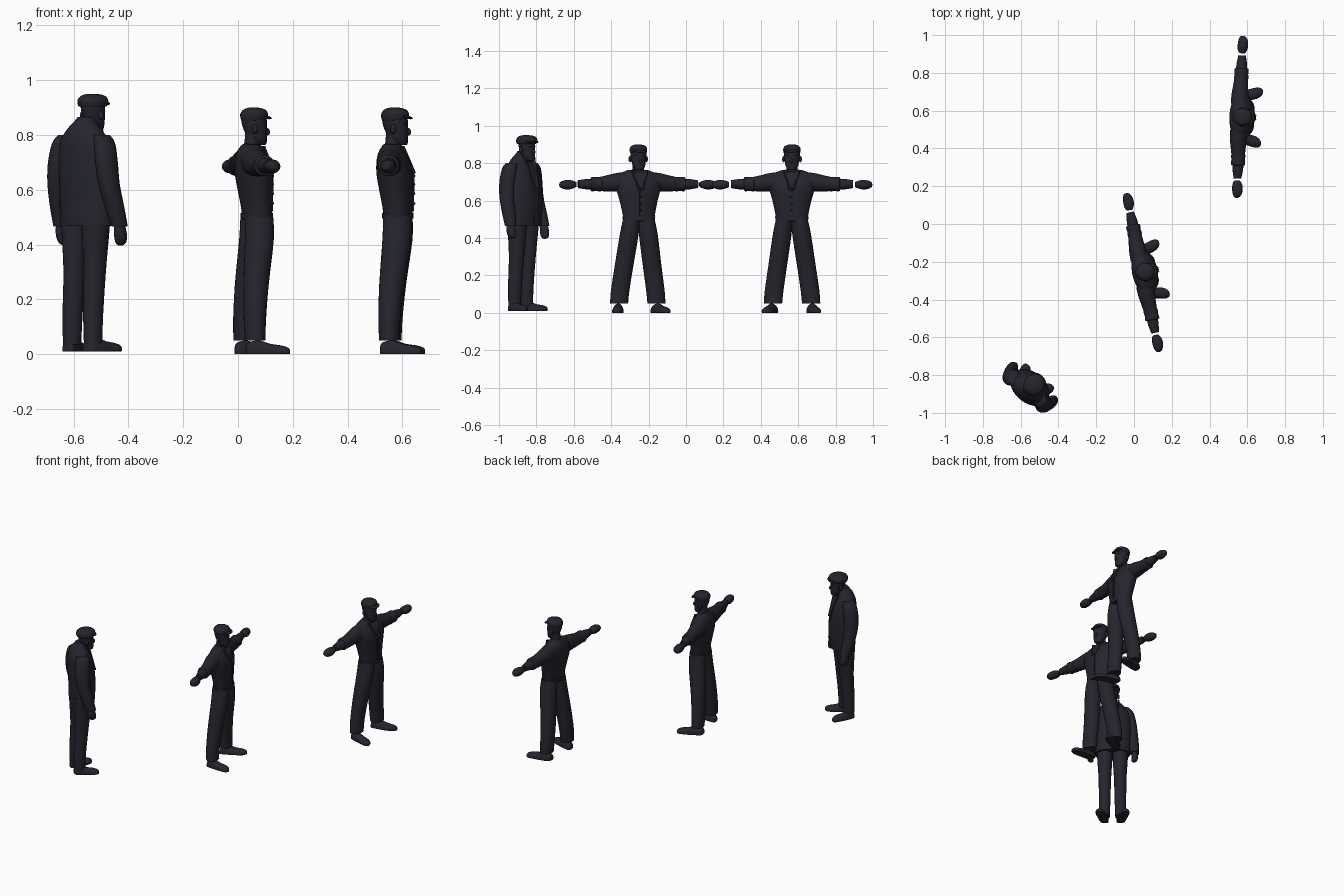
import bpy, bmesh, math
from mathutils import Matrix, Vector

cube = bpy.data.objects.get("Cube")
if cube:
    bpy.data.objects.remove(cube, do_unlink=True)

navy = bpy.data.materials.new("dark_navy")
navy.use_nodes = True
colour = (0.018, 0.018, 0.027, 1)
navy.diffuse_color = colour
bsdf = navy.node_tree.nodes["Principled BSDF"]
bsdf.inputs["Base Color"].default_value = colour
bsdf.inputs["Roughness"].default_value = 0.8

place = Matrix()      # placement of the figure being built
prefix = ""


def finish(name, bm):
    bmesh.ops.recalc_face_normals(bm, faces=bm.faces[:])
    mesh = bpy.data.meshes.new(prefix + name)
    bm.to_mesh(mesh)
    bm.free()
    mesh.materials.append(navy)
    obj = bpy.data.objects.new(prefix + name, mesh)
    bpy.context.collection.objects.link(obj)
    obj.matrix_world = place
    bpy.ops.object.select_all(action='DESELECT')
    obj.select_set(True)
    bpy.context.view_layer.objects.active = obj
    bpy.ops.object.shade_smooth_by_angle(angle=math.radians(45))
    return obj


def blend(rings, steps):
    """Catmull-Rom through the rings for soft profiles."""
    out = []
    for i in range(len(rings) - 1):
        quad = [rings[max(0, i - 1)], rings[i], rings[i + 1], rings[min(len(rings) - 1, i + 2)]]
        for k in range(steps):
            t = k / steps
            out.append([0.5 * (2 * q + (r - p) * t + (2 * p - 5 * q + 4 * r - s) * t * t
                               + (3 * q - p - 3 * r + s) * t ** 3) for p, q, r, s in zip(*quad)])
    return out + [rings[-1]]


def loft(name, rings, axis="z", steps=3, sides=24, floor=None):
    """Skin elliptical rings (position, centre a, centre b, radius a, radius b)."""
    bm = bmesh.new()
    loops = []
    for t, a, b, ra, rb in blend(rings, steps):
        loop = []
        for i in range(sides):
            w = math.tau * i / sides
            u, v = a + ra * math.cos(w), b + rb * math.sin(w)
            p = {"x": (t, u, v), "y": (u, t, v), "z": (u, v, t)}[axis]
            if floor is not None:
                p = (p[0], p[1], max(floor, p[2]))
            loop.append(bm.verts.new(p))
        loops.append(loop)
    for lo, hi in zip(loops, loops[1:]):
        for i in range(sides):
            j = (i + 1) % sides
            bm.faces.new((lo[i], lo[j], hi[j], hi[i]))
    bm.faces.new(loops[0])
    bm.faces.new(loops[-1])
    return finish(name, bm)


def blob(name, centre, radii, tilt=0):
    bm = bmesh.new()
    m = (Matrix.Translation(centre) @ Matrix.Rotation(tilt, 4, 'Y')
         @ Matrix.Diagonal((*radii, 1)))
    bmesh.ops.create_uvsphere(bm, u_segments=20, v_segments=12, radius=1, matrix=m)
    return finish(name, bm)


def strip(name, a, b, width, thick):
    """Flat rounded strip of cloth between two points."""
    a, b = Vector(a), Vector(b)
    bm = bmesh.new()
    m = (Matrix.Translation((a + b) / 2) @ (b - a).to_track_quat('Z', 'X').to_matrix().to_4x4()
         @ Matrix.Diagonal((thick, width, (b - a).length, 1)))
    bmesh.ops.create_cube(bm, size=1, matrix=m)
    return finish(name, bm)


def head(dx, dy, dz, cap):
    def move(rings, k=1):
        return [(t + dz, a + dx, b + dy, ra * k, rb * k) for t, a, b, ra, rb in rings]
    loft("neck", move([(.735, 0, 0, .034, .036), (.77, .006, 0, .029, .03), (.81, .01, 0, .03, .03)]))
    loft("head", move([(.763, .04, 0, .014, .014), (.768, .035, 0, .024, .022), (.785, .027, 0, .033, .033),
                       (.81, .02, 0, .041, .038), (.84, .014, 0, .046, .042), (.87, .012, 0, .045, .042),
                       (.89, .01, 0, .03, .03)]))
    loft("cap", move([(.853, .01, 0, .044, .042), (.858, .012, 0, .048, .045), (.875, .013, 0, .051, .047),
                      (.89, .014, 0, .043, .04), (.898, .012, 0, .026, .024), (.9, .01, 0, .008, .008)], cap))
    blob("cap_brim", (dx + .05, dy, dz + .867), (.029, .04 * cap, .007), .25)
    blob("nose", (dx + .061, dy, dz + .812), (.011, .008, .014), -.3)
    blob("brow", (dx + .045, dy, dz + .84), (.015, .03, .007))
    for side, s in (("left", 1), ("right", -1)):
        blob(side + "_ear", (dx + .008, dy + s * .044, dz + .822), (.011, .009, .017))


def shoe(side, s, heel_x, heel_y, length, z0):
    rings = []
    for f, r, h in ((0, .012, .014), (.05, .025, .034), (.3, .029, .042), (.55, .03, .03),
                    (.8, .03, .024), (.95, .02, .017), (1, .007, .009)):
        rings.append((heel_x + f * length, s * (heel_y + .25 * f * length), z0 + .008, r, h))
    loft(side + "_shoe", rings, "x", floor=z0)


def worker():
    """Figure with outstretched arms, rolled sleeves and waistcoat."""
    loft("torso", [(.49, .023, 0, .053, .083), (.53, .023, 0, .055, .089), (.6, .017, 0, .062, .104),
                   (.66, .012, 0, .067, .121), (.71, .006, 0, .06, .128), (.742, 0, 0, .045, .105),
                   (.765, 0, 0, .03, .05)])
    loft("belt", [(.495, .023, 0, .057, .087), (.515, .023, 0, .058, .09)], steps=1)
    head(0, 0, 0, 1)
    blob("collar", (.002, 0, .757), (.038, .042, .015))
    strip("placket", (.079, 0, .52), (.081, 0, .66), .014, .006)
    for z in (.55, .585, .62, .65):
        blob("button", (.083, 0, z), (.004, .005, .005))
    for side, s in (("left", 1), ("right", -1)):
        strip(side + "_lapel", (.036, s * .034, .758), (.079, s * .004, .66), .024, .008)
        loft(side + "_upper_arm", [(s * .07, -.002, .7, .048, .052), (s * .12, -.003, .698, .045, .049),
                                   (s * .17, -.002, .692, .039, .043), (s * .22, 0, .688, .034, .036)], "y")
        loft(side + "_sleeve_roll", [(s * .2, 0, .688, .032, .034), (s * .204, 0, .688, .038, .039),
                                     (s * .228, 0, .688, .036, .037), (s * .252, 0, .688, .038, .038),
                                     (s * .257, 0, .688, .03, .03)], "y")
        loft(side + "_forearm", [(s * .25, 0, .688, .029, .029), (s * .28, 0, .688, .028, .028),
                                 (s * .326, 0, .688, .02, .021)], "y")
        loft(side + "_hand", [(s * .337, 0, .686, .013, .013), (s * .35, 0, .686, .023, .019),
                              (s * .375, .002, .685, .028, .025), (s * .405, .002, .685, .025, .023),
                              (s * .424, 0, .685, .015, .014), (s * .429, 0, .685, .005, .005)], "y")
        loft(side + "_trouser_leg", [(.505, .023, s * .04, .052, .044), (.42, .022, s * .052, .053, .05),
                                     (.25, .004, s * .077, .046, .05), (.12, -.004, s * .096, .04, .05),
                                     (.05, -.004, s * .102, .037, .049)])
        shoe(side, s, -.038, .098, .155, 0)


def watchman():
    """Figure standing in a long jacket with arms at the sides."""
    loft("jacket", [(.47, .01, 0, .072, .11), (.475, .01, 0, .075, .113), (.56, .012, 0, .079, .115),
                    (.66, .008, 0, .08, .117), (.75, 0, 0, .073, .112), (.79, -.005, 0, .063, .095),
                    (.825, -.006, 0, .048, .066), (.85, -.002, 0, .034, .042), (.865, 0, 0, .026, .03)])
    strip("jacket_overlap", (.084, 0, .48), (.086, 0, .66), .02, .008)
    head(.02, -.008, .05, 1.16)
    for side, s in (("left", 1), ("right", -1)):
        strip(side + "_lapel", (.04, s * .03, .835), (.086, s * .004, .67), .03, .008)
        loft(side + "_sleeve", [(.8, -.008, s * .085, .035, .024), (.77, -.01, s * .1, .044, .034),
                                (.7, -.014, s * .113, .046, .037), (.62, -.01, s * .122, .042, .036),
                                (.53, .012, s * .132, .037, .033), (.465, .03, s * .138, .032, .028)])
        loft(side + "_hand", [(.475, .028, s * .138, .022, .017), (.45, .032, s * .139, .026, .02),
                              (.425, .036, s * .138, .027, .02), (.405, .04, s * .135, .021, .016),
                              (.396, .042, s * .132, .008, .006)])
        loft(side + "_trouser_leg", [(.52, .002, s * .048, .06, .052), (.42, 0, s * .048, .052, .046),
                                     (.3, -.004, s * .048, .043, .039), (.15, -.014, s * .049, .038, .036),
                                     (.035, -.016, s * .05, .034, .033)])
        shoe(side, s, -.05, .047, .145, .01)


# Three figures: name, builder, x, y, heading in degrees
for prefix, build, x, y, turn in (("first_worker_", worker, .56, .567, -2.2),
                                  ("second_worker_", worker, .046, -.257, 11.7),
                                  ("watchman_", watchman, -.557, -.872, 50)):
    place = Matrix.Translation((x, y, 0)) @ Matrix.Rotation(math.radians(turn), 4, 'Z')
    build()
